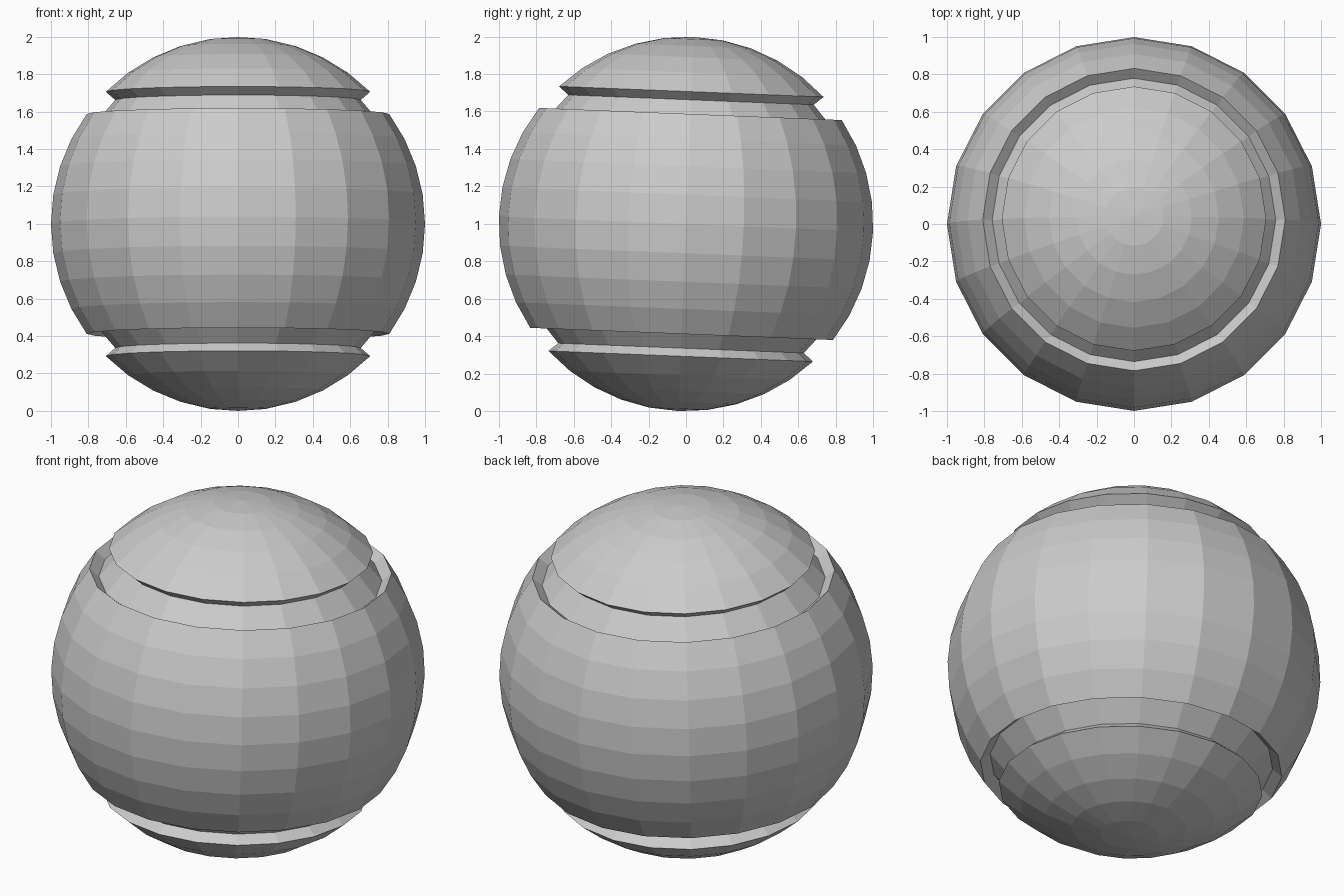
import bpy, bmesh
from math import sin, cos, pi, radians
from mathutils import Matrix

if "Cube" in bpy.data.objects:
    bpy.data.objects.remove(bpy.data.objects["Cube"])

SIDES, TILT, DEPTH = 20, radians(-2.3), 0.067


def ring(deg):
    return cos(radians(deg)), sin(radians(deg))


# Half profile from equator to pole, with a groove sunk between 36 and 45 degrees
n = ring(40.5)
groove = [(r - n[0] * DEPTH, z - n[1] * DEPTH) for r, z in (ring(36), ring(45))]
upper = [ring(a) for a in range(9, 37, 9)] + groove + [ring(a) for a in range(45, 82, 9)] + [(0, 1)]
profile = [(r, -z) for r, z in reversed(upper)] + [(1, 0)] + upper

# Lathe the profile into a faceted ball
bm = bmesh.new()
verts = [bm.verts.new((r, 0, z)) for r, z in profile]
edges = [bm.edges.new(pair) for pair in zip(verts, verts[1:])]
bmesh.ops.spin(bm, geom=verts + edges, cent=(0, 0, 0), axis=(0, 0, 1),
               angle=2 * pi, steps=SIDES)
bmesh.ops.remove_doubles(bm, verts=bm.verts, dist=1e-4)
bmesh.ops.recalc_face_normals(bm, faces=bm.faces)

# Slight backward tilt, resting on the ground
bm.transform(Matrix.Rotation(TILT, 4, 'X'))
low = min(v.co.z for v in bm.verts)
bmesh.ops.translate(bm, verts=bm.verts, vec=(0, 0, -low))

mesh = bpy.data.meshes.new("grooved_ball")
bm.to_mesh(mesh)
bm.free()
bpy.context.collection.objects.link(bpy.data.objects.new("grooved_ball", mesh))
